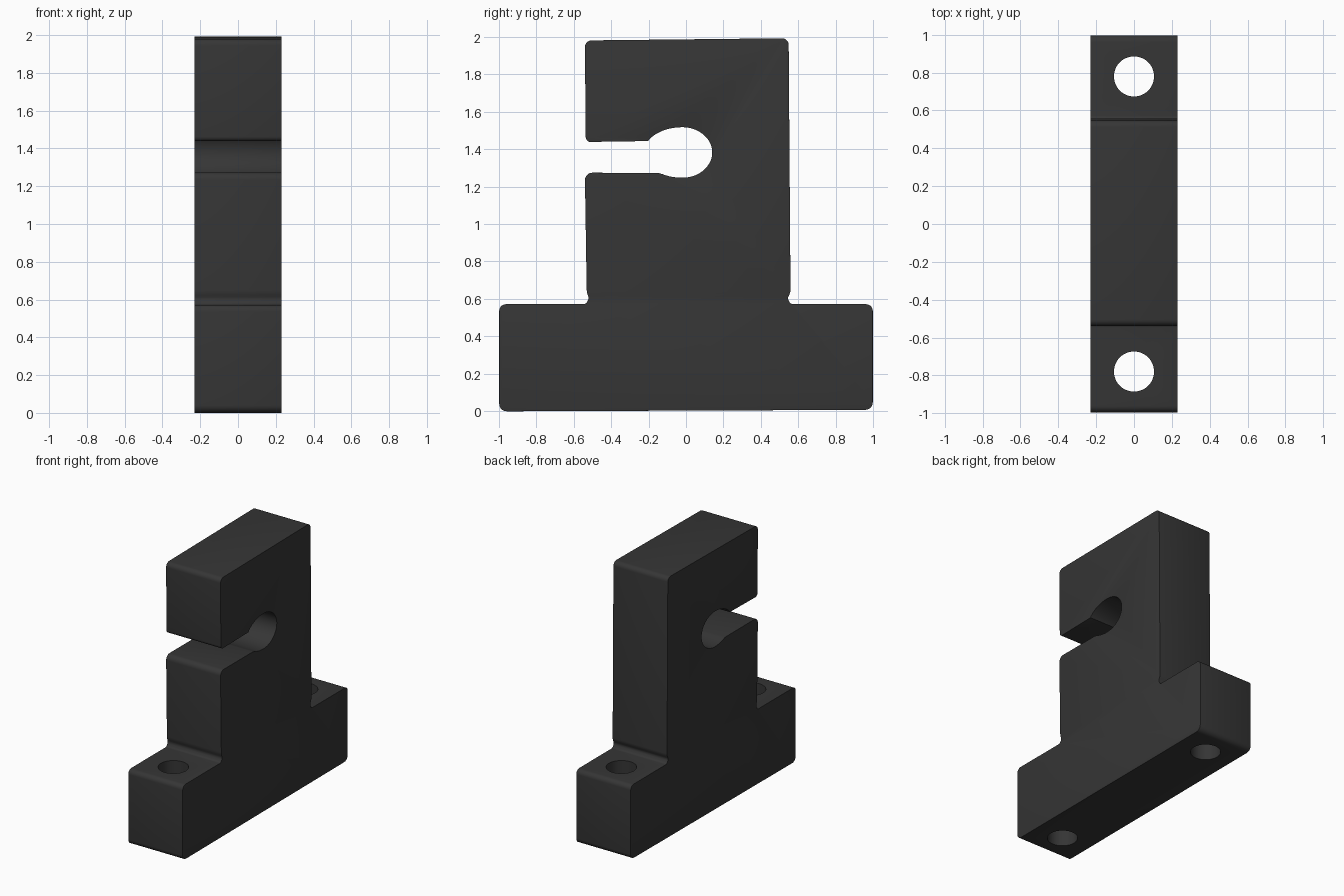
import bpy, bmesh, math
from mathutils import Vector

if "Cube" in bpy.data.objects:
    bpy.data.objects.remove(bpy.data.objects["Cube"])

HALF_W = 0.23

black = bpy.data.materials.new("dark_charcoal")
black.diffuse_color = (0.036, 0.036, 0.036, 1)
black.use_nodes = True
black.node_tree.nodes["Principled BSDF"].inputs["Base Color"].default_value = black.diffuse_color


def rounded(points, steps=5):
    """Round each (y, z, radius) corner of a closed outline."""
    out = []
    for i, (y, z, r) in enumerate(points):
        p = Vector((y, z))
        if r == 0:
            out.append(p)
            continue
        a = p + (Vector(points[i - 1][:2]) - p).normalized() * r
        b = p + (Vector(points[(i + 1) % len(points)][:2]) - p).normalized() * r
        for k in range(steps + 1):
            t = k / steps
            # rational quadratic = circular arc at a right-angle corner
            w = math.sqrt(0.5)
            c0, c1, c2 = (1 - t) ** 2, 2 * w * t * (1 - t), t * t
            out.append((a * c0 + p * c1 + b * c2) / (c0 + c1 + c2))
    return out


# shaft bore: round at the back, drawn out towards the clamp slot
bore = []
start, end = math.radians(-122), math.radians(153)
for k in range(49):
    a = start + (end - start) * k / 48
    ry = 0.16 if math.cos(a) > 0 else 0.205
    bore.append((-0.02 + ry * math.cos(a), 1.39 + 0.135 * math.sin(a), 0))

# side outline: foot, column, slot and bore
outline = [(-0.997, 0.008, 0.04), (0.997, 0.016, 0.04), (0.997, 0.58, 0.035),
           (0.56, 0.58, 0.012), (0.542, 0.61, 0.012), (0.558, 0.645, 0.012),
           (0.548, 2.0, 0.035), (-0.54, 1.988, 0.035), (-0.535, 1.446, 0.025),
           (-0.2, 1.451, 0)]
outline += bore[::-1]
outline += [(-0.15, 1.281, 0), (-0.54, 1.282, 0.04), (-0.53, 0.645, 0.012),
            (-0.518, 0.61, 0.012), (-0.535, 0.58, 0.012), (-0.997, 0.58, 0.035)]

bm = bmesh.new()
face = bm.faces.new([bm.verts.new((-HALF_W, p.x, p.y)) for p in rounded(outline)])
ext = bmesh.ops.extrude_face_region(bm, geom=[face])
bmesh.ops.translate(bm, vec=(2 * HALF_W, 0, 0),
                    verts=[v for v in ext["geom"] if isinstance(v, bmesh.types.BMVert)])
bmesh.ops.translate(bm, vec=(0, 0, -min(v.co.z for v in bm.verts)), verts=bm.verts)
bmesh.ops.recalc_face_normals(bm, faces=bm.faces)
mesh = bpy.data.meshes.new("shaft_support")
bm.to_mesh(mesh)
bm.free()
body = bpy.data.objects.new("shaft_support", mesh)
bpy.context.collection.objects.link(body)
mesh.materials.append(black)

# softened rims
bevel = body.modifiers.new("soft_rims", "BEVEL")
bevel.width = 0.013
bevel.segments = 3
bevel.limit_method = "ANGLE"
bevel.angle_limit = math.radians(65)

# vertical bolt holes through the foot
for side, y in (("front", -0.78), ("back", 0.78)):
    bpy.ops.mesh.primitive_cylinder_add(vertices=48, radius=0.106, depth=1.2,
                                        location=(0, y, 0.3))
    cutter = bpy.context.object
    cutter.name = side + "_bolt_hole_cutter"
    cutter.data.materials.append(black)
    cutter.hide_render = True
    cutter.hide_set(True)
    cut = body.modifiers.new(side + "_bolt_hole", "BOOLEAN")
    cut.operation = "DIFFERENCE"
    cut.solver = "EXACT"
    cut.object = cutter

# bake the modifiers, drop the cutters, then smooth
bpy.context.view_layer.update()
graph = bpy.context.evaluated_depsgraph_get()
baked = bpy.data.meshes.new_from_object(body.evaluated_get(graph))
body.modifiers.clear()
body.data = baked
for obj in [o for o in bpy.data.objects if o.name.endswith("_cutter")]:
    bpy.data.objects.remove(obj)
bpy.ops.object.select_all(action="DESELECT")
body.select_set(True)
bpy.context.view_layer.objects.active = body
bpy.ops.object.shade_smooth_by_angle(angle=math.radians(35))
